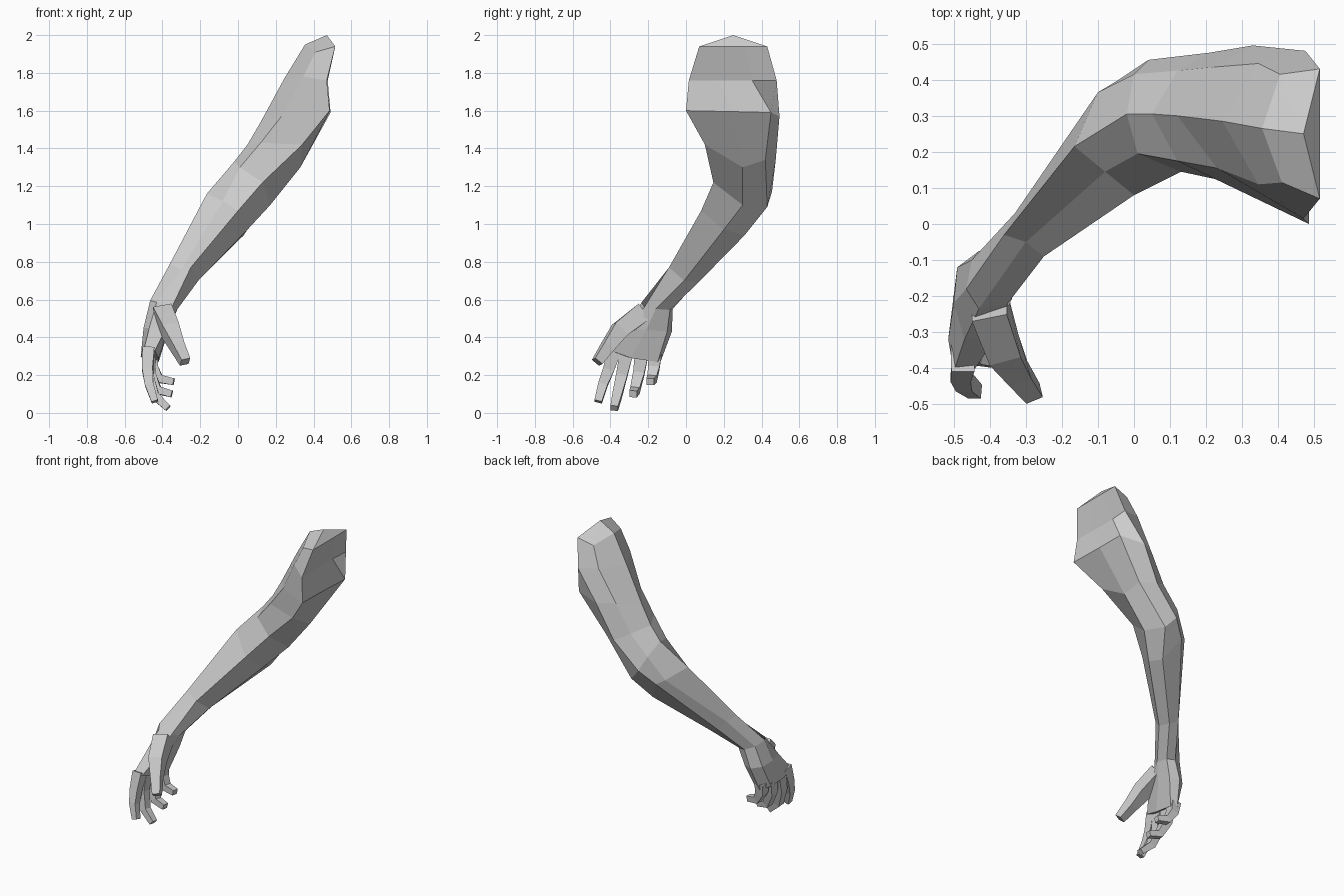
import bpy, bmesh
from mathutils import Vector

skin = bpy.data.materials.new("plain grey")
skin.diffuse_color = (0.6, 0.6, 0.6, 1)


def loft(name, rings, start_tip=None):
    """Skin a list of equal rings; close the ends with a fan or a flat cap."""
    bm = bmesh.new()
    vs = [[bm.verts.new(p) for p in r] for r in rings]
    n = len(vs[0])
    for a, b in zip(vs, vs[1:]):
        for i in range(n):
            j = (i + 1) % n
            bm.faces.new((a[i], a[j], b[j], b[i]))
    if start_tip:
        tip = bm.verts.new(start_tip)
        for i in range(n):
            bm.faces.new((tip, vs[0][(i + 1) % n], vs[0][i]))
    else:
        bm.faces.new(vs[0][::-1])
    bm.faces.new(vs[-1])
    bmesh.ops.recalc_face_normals(bm, faces=bm.faces)
    me = bpy.data.meshes.new(name)
    bm.to_mesh(me)
    bm.free()
    me.materials.append(skin)
    ob = bpy.data.objects.new(name, me)
    bpy.context.collection.objects.link(ob)


def digit(name, path, widths, depths, side):
    """Four-sided tube along a bent path, kept square to the side direction."""
    pts = [Vector(p) for p in path]
    rings = []
    for i, p in enumerate(pts):
        d = (pts[min(i + 1, len(pts) - 1)] - pts[max(i - 1, 0)]).normalized()
        n = d.cross(Vector(side)).normalized()
        s = n.cross(d).normalized()
        w, t = s * widths[i], n * depths[i]
        rings.append([p + w + t, p - w + t, p - w - t, p + w - t])
    loft(name, rings)


# ring order: front, top front, top, top back, back, under back, under front
wrist = [(-.35, -.22, .56), (-.43, -.235, .585), (-.465, -.18, .595), (-.45, -.10, .575),
         (-.39, -.07, .55), (-.335, -.085, .545), (-.32, -.16, .55)]

# upper arm and forearm
loft("arm", [
    [(.515, .07, 1.94), (.41, .115, 1.91), (.355, .265, 1.95), (.405, .415, 1.91),
     (.515, .43, 1.94), (.515, .31, 1.94), (.515, .19, 1.94)],
    [(.47, .015, 1.76), (.345, .11, 1.78), (.245, .285, 1.77), (.345, .445, 1.78),
     (.475, .48, 1.76), (.465, .35, 1.76), (.465, .17, 1.76)],
    [(.485, 0, 1.6), (.23, .155, 1.57), (.12, .30, 1.54), (.22, .435, 1.57),
     (.33, .495, 1.57), (.49, .45, 1.59), (.485, .25, 1.595)],
    [(.34, .1, 1.42), (.12, .175, 1.43), (.05, .305, 1.42), (.12, .425, 1.39),
     (.21, .475, 1.34), (.31, .42, 1.34), (.33, .30, 1.3)],
    [(.13, .145, 1.22), (.01, .195, 1.3), (-.02, .305, 1.33), (0, .415, 1.26),
     (.04, .455, 1.17), (.11, .43, 1.09), (.17, .30, 1.1)],
    [(0, .08, 1.07), (-.08, .145, 1.12), (-.165, .215, 1.16), (-.10, .365, 1.11),
     (-.05, .395, 1.08), (.03, .31, .94), (.05, .20, .97)],
    [(-.25, -.09, .77), (-.30, -.05, .76), (-.36, -.03, .79), (-.33, .03, .76),
     (-.29, .08, .72), (-.23, .065, .69), (-.21, -.01, .70)],
    wrist], start_tip=(.47, .25, 2.0))

# palm
loft("palm", [
    wrist,
    [(-.38, -.31, .45), (-.47, -.32, .45), (-.50, -.22, .45), (-.49, -.12, .44),
     (-.43, -.075, .43), (-.37, -.10, .43), (-.37, -.21, .44)],
    [(-.44, -.40, .33), (-.50, -.41, .33), (-.515, -.32, .30), (-.50, -.20, .28),
     (-.46, -.135, .27), (-.42, -.15, .27), (-.42, -.29, .29)]])

# thumb
digit("thumb", [(-.40, -.23, .53), (-.36, -.35, .44), (-.32, -.415, .35), (-.28, -.47, .27)],
      (.05, .045, .032, .025), (.05, .045, .033, .025), (.75, .5, .4))

# fingers
fingers = {
    "index_finger": [(-.475, -.375, .34), (-.48, -.41, .23), (-.47, -.44, .15), (-.44, -.465, .06)],
    "middle_finger": [(-.475, -.315, .32), (-.475, -.34, .20), (-.44, -.365, .09), (-.37, -.38, .025)],
    "ring_finger": [(-.47, -.235, .31), (-.465, -.25, .21), (-.425, -.27, .12), (-.35, -.28, .10)],
    "little_finger": [(-.455, -.165, .31), (-.45, -.17, .24), (-.415, -.18, .18), (-.34, -.19, .165)],
}
for name, path in fingers.items():
    digit(name, path, (.036, .03, .025, .02), (.032, .028, .023, .018), (0, 1, 0))
